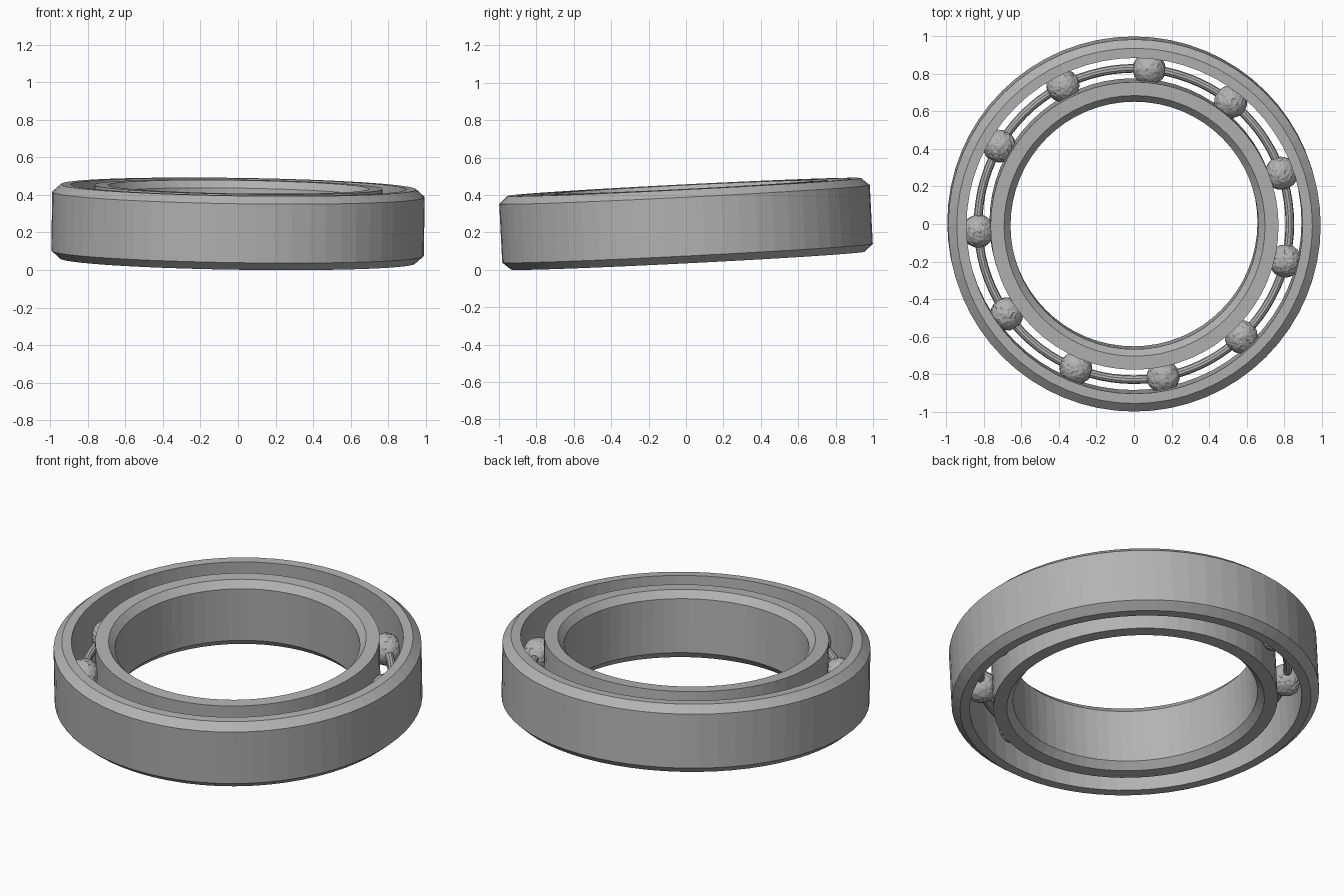
import bpy, bmesh, math, random
from mathutils import Matrix, Vector, Euler

old = bpy.data.objects.get("Cube")
if old:
    bpy.data.objects.remove(old, do_unlink=True)

random.seed(4)
SEGMENTS = 64
HALF = 0.197            # half height of both races
CHAMFER = 0.04
BALLS = 11
PITCH = 0.83            # radius of the ball circle
BALL_RADIUS = 0.088
TILT = Matrix.Translation((0, 0, 0.246)) @ Euler((0.0505, 0.015, 0)).to_matrix().to_4x4()

steel = bpy.data.materials.new("steel grey")
steel.use_nodes = True
GREY = (0.45, 0.45, 0.45, 1)
steel.diffuse_color = GREY
steel.node_tree.nodes["Principled BSDF"].inputs["Base Color"].default_value = GREY


def finish(name, bm):
    bmesh.ops.recalc_face_normals(bm, faces=bm.faces)
    mesh = bpy.data.meshes.new(name)
    bm.to_mesh(mesh)
    bm.free()
    mesh.materials.append(steel)
    obj = bpy.data.objects.new(name, mesh)
    bpy.context.collection.objects.link(obj)
    obj.matrix_world = TILT
    return obj


def lathe(name, profile, segments=SEGMENTS):
    """Revolve a closed (radius, height) profile around z."""
    bm = bmesh.new()
    rings = []
    for i in range(segments):
        a = math.tau * i / segments
        rings.append([bm.verts.new((r * math.cos(a), r * math.sin(a), z)) for r, z in profile])
    for i, ring in enumerate(rings):
        following = rings[(i + 1) % segments]
        for j in range(len(profile)):
            k = (j + 1) % len(profile)
            bm.faces.new((ring[j], following[j], following[k], ring[k]))
    return finish(name, bm)


def race(name, chamfered, edge, plain):
    """Race with both rims chamfered on one wall and square on the other."""
    low = HALF - CHAMFER
    return lathe(name, [(plain, -HALF), (edge, -HALF), (chamfered, -low),
                        (chamfered, low), (edge, HALF), (plain, HALF)])


# Outer and inner races
race("outer_race", 0.992, 0.947, 0.895)
race("inner_race", 0.66, 0.695, 0.767)

# Slim round cage ring threading the balls
tube = [(PITCH + 0.023 * math.cos(math.tau * i / 10), 0.023 * math.sin(math.tau * i / 10))
        for i in range(10)]
cage = lathe("cage_ring", tube, 88)

# Rough balls, seated in both races
for n in range(BALLS):
    angle = math.radians(19) + math.tau * n / BALLS
    bm = bmesh.new()
    bmesh.ops.create_icosphere(bm, subdivisions=4, radius=BALL_RADIUS)
    for v in bm.verts:
        v.co *= random.uniform(0.96, 1.02)
    centre = Vector((PITCH * math.cos(angle), PITCH * math.sin(angle), 0))
    bmesh.ops.translate(bm, verts=bm.verts, vec=centre)
    finish(f"ball_{n + 1}", bm)
